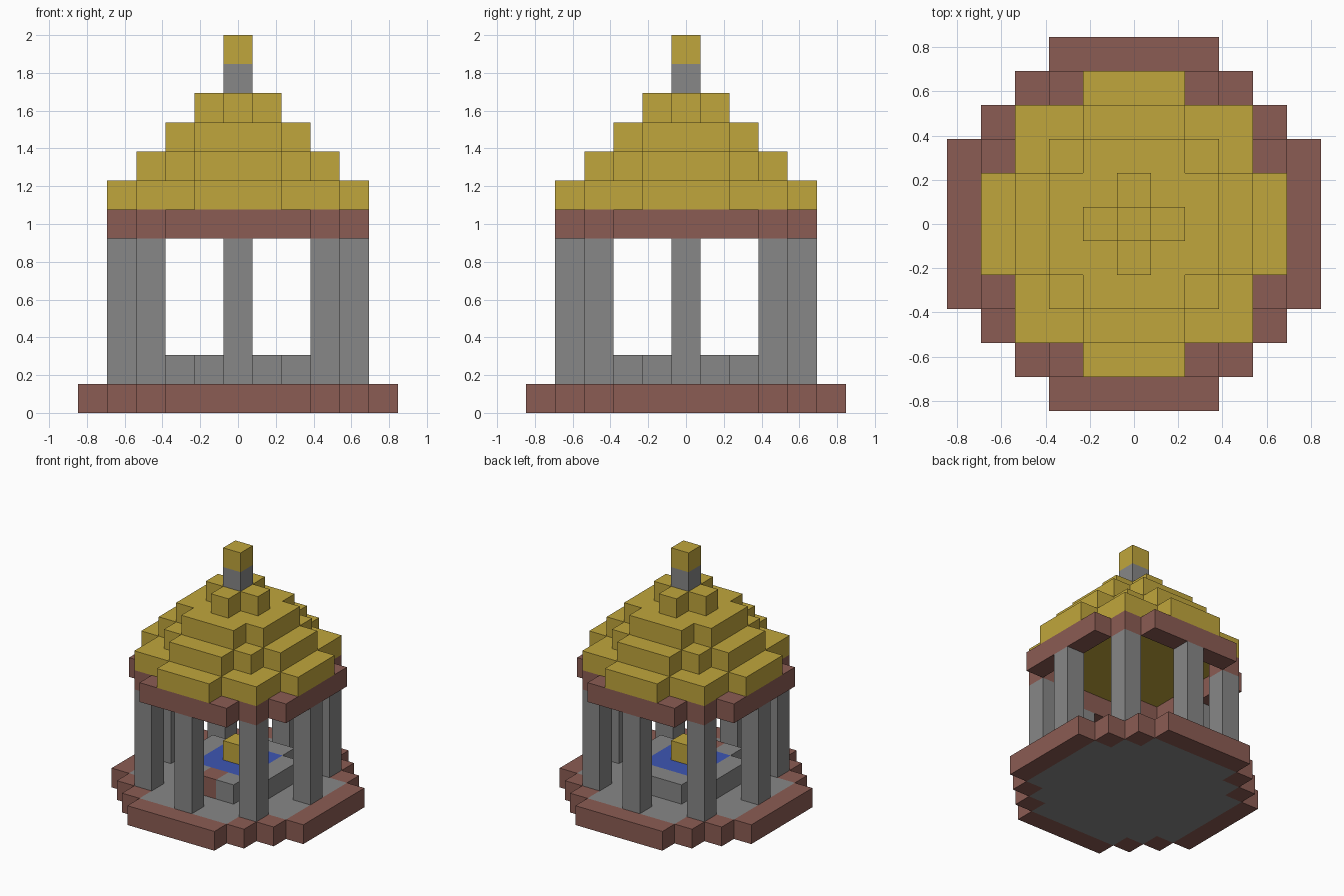
import bpy
import bmesh
from mathutils import Vector

U = 2 / 13  # edge of one block; the model is 13 blocks tall

if "Cube" in bpy.data.objects:
    bpy.data.objects.remove(bpy.data.objects["Cube"], do_unlink=True)


def material(name, rgb):
    mat = bpy.data.materials.new(name)
    mat.use_nodes = True
    mat.diffuse_color = (*rgb, 1)
    mat.node_tree.nodes["Principled BSDF"].inputs["Base Color"].default_value = (*rgb, 1)
    return mat


gold = material("gold", (0.53, 0.38, 0.045))
brick = material("brick_brown", (0.26, 0.107, 0.087))
stone = material("stone_grey", (0.243, 0.243, 0.243))
water = material("water_blue", (0.048, 0.093, 0.45))


def cells(rule):
    """Block positions whose distances (a, b) from the two centre lines fit the rule."""
    span = range(-5, 6)
    return {(x, y) for x in span for y in span if rule(abs(x), abs(y))}


def steps(*widths):
    """Stepped round footprint: half width of each row, counted from the centre row."""
    return cells(lambda a, b: b < len(widths) and a <= widths[b])


def part(name, mat, footprint, bottom, top):
    """Extrude a footprint of blocks into one solid, leaving out inner walls."""
    bm = bmesh.new()

    def face(*corners):
        bm.faces.new([bm.verts.new(Vector(c) * U) for c in corners])

    h = 0.5
    for x, y in footprint:
        ring = [(x - h, y - h), (x + h, y - h), (x + h, y + h), (x - h, y + h)]
        face(*[(*p, top) for p in ring])
        face(*[(*p, bottom) for p in reversed(ring)])
        for i, (dx, dy) in enumerate([(0, -1), (1, 0), (0, 1), (-1, 0)]):
            if (x + dx, y + dy) not in footprint:
                p, q = ring[i], ring[(i + 1) % 4]
                face((*p, bottom), (*q, bottom), (*q, top), (*p, top))
    bmesh.ops.remove_doubles(bm, verts=bm.verts, dist=0.001)
    mesh = bpy.data.meshes.new(name)
    bm.to_mesh(mesh)
    bm.free()
    mesh.materials.append(mat)
    obj = bpy.data.objects.new(name, mesh)
    bpy.context.collection.objects.link(obj)


# Base: stone floor with a brick rim
base = steps(5, 5, 5, 4, 3, 2)
floor = steps(4, 4, 4, 3, 2)
part("floor", stone, floor, 0, 1)
part("base_rim", brick, base - floor, 0, 1)

# Basin with water, a brick step at the front and a gold spout
pool = steps(1, 1)
front_step = {(0, -2)}
part("basin_rim", stone, steps(2, 2, 1) - pool - front_step, 1, 2)
part("basin_step", brick, front_step, 1, 2)
part("pool_water", water, pool, 1, 2)
part("spout", gold, {(0, 0)}, 2, 3)

# Eight pillars
pillars = cells(lambda a, b: (a, b) in {(3, 3), (0, 4), (4, 0)})
for i, spot in enumerate(sorted(pillars)):
    part(f"pillar_{i + 1}", stone, {spot}, 1, 6)

# Eaves: a brick ring on the pillars
part("eaves", brick, cells(lambda a, b: (max(a, b) == 4 and min(a, b) <= 2) or a == b == 3), 6, 7)

# Stepped roof
tiers = [steps(4, 4, 3, 3, 1), steps(3, 3, 2, 1), steps(2, 2, 1), steps(1, 0)]
for i, tier in enumerate(tiers):
    part(f"roof_tier_{i + 1}", gold, tier, 7 + i, 8 + i)

# Finial
part("finial_neck", stone, {(0, 0)}, 11, 12)
part("finial_cap", gold, {(0, 0)}, 12, 13)
